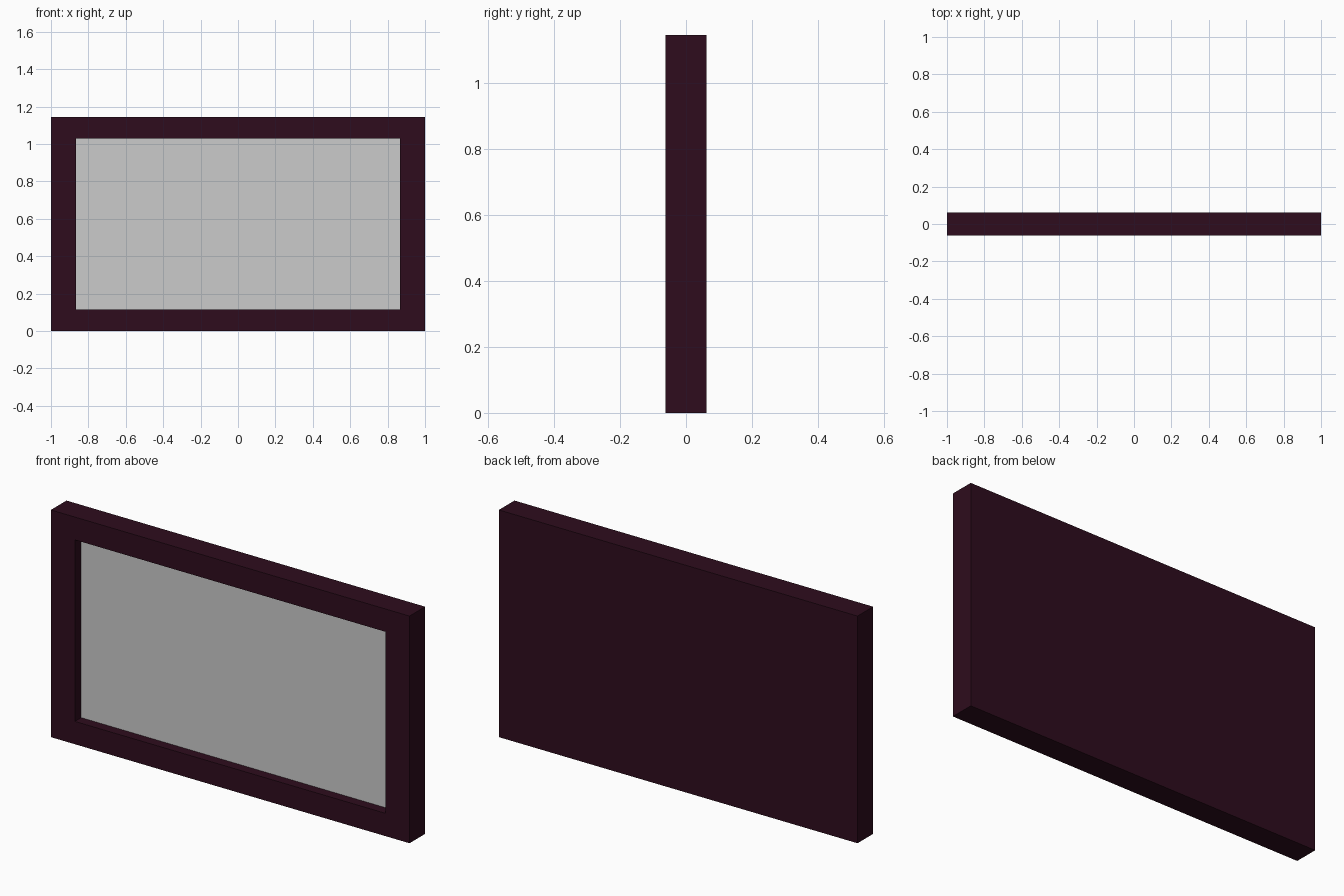
import bpy
import bmesh
from mathutils import Matrix

if "Cube" in bpy.data.objects:
    bpy.data.objects.remove(bpy.data.objects["Cube"])

W, D, H = 2.0, 0.124, 1.145      # outer size
BX, BZ = 0.134, 0.115            # border widths
RECESS = 0.05                    # depth of the picture behind the frame front
THICK = 0.01                     # picture thickness


def box(bm, size, centre):
    m = Matrix.Translation(centre) @ Matrix.Diagonal((*size, 1))
    return bmesh.ops.create_cube(bm, size=1, matrix=m)


def finish(name, bm, colour=None):
    bmesh.ops.recalc_face_normals(bm, faces=bm.faces)
    mesh = bpy.data.meshes.new(name)
    bm.to_mesh(mesh)
    bm.free()
    obj = bpy.data.objects.new(name, mesh)
    bpy.context.collection.objects.link(obj)
    if colour:
        mat = bpy.data.materials.new(name + "_colour")
        mat.diffuse_color = colour
        mat.use_nodes = True
        mat.node_tree.nodes["Principled BSDF"].inputs["Base Color"].default_value = mat.diffuse_color
        mesh.materials.append(mat)
    return obj


# frame: solid slab with a rectangular recess pushed into the front
bm = bmesh.new()
box(bm, (W, D, H), (0, 0, H / 2))
front = min(bm.faces, key=lambda f: f.calc_center_median().y)
bmesh.ops.inset_region(bm, faces=[front], thickness=BZ)
for v in front.verts:
    v.co.x = (W / 2 - BX) * (1 if v.co.x > 0 else -1)
    v.co.z = H - BZ if v.co.z > H / 2 else BZ
floor = bmesh.ops.extrude_discrete_faces(bm, faces=[front])["faces"][0]
bmesh.ops.translate(bm, verts=floor.verts, vec=(0, RECESS + THICK, 0))
finish("frame", bm, (0.0275, 0.0038, 0.0123, 1))

# picture panel resting on the recess floor
bm = bmesh.new()
box(bm, (W - 2 * BX, THICK, H - 2 * BZ), (0, -D / 2 + RECESS + THICK / 2, H / 2))
finish("picture", bm)
